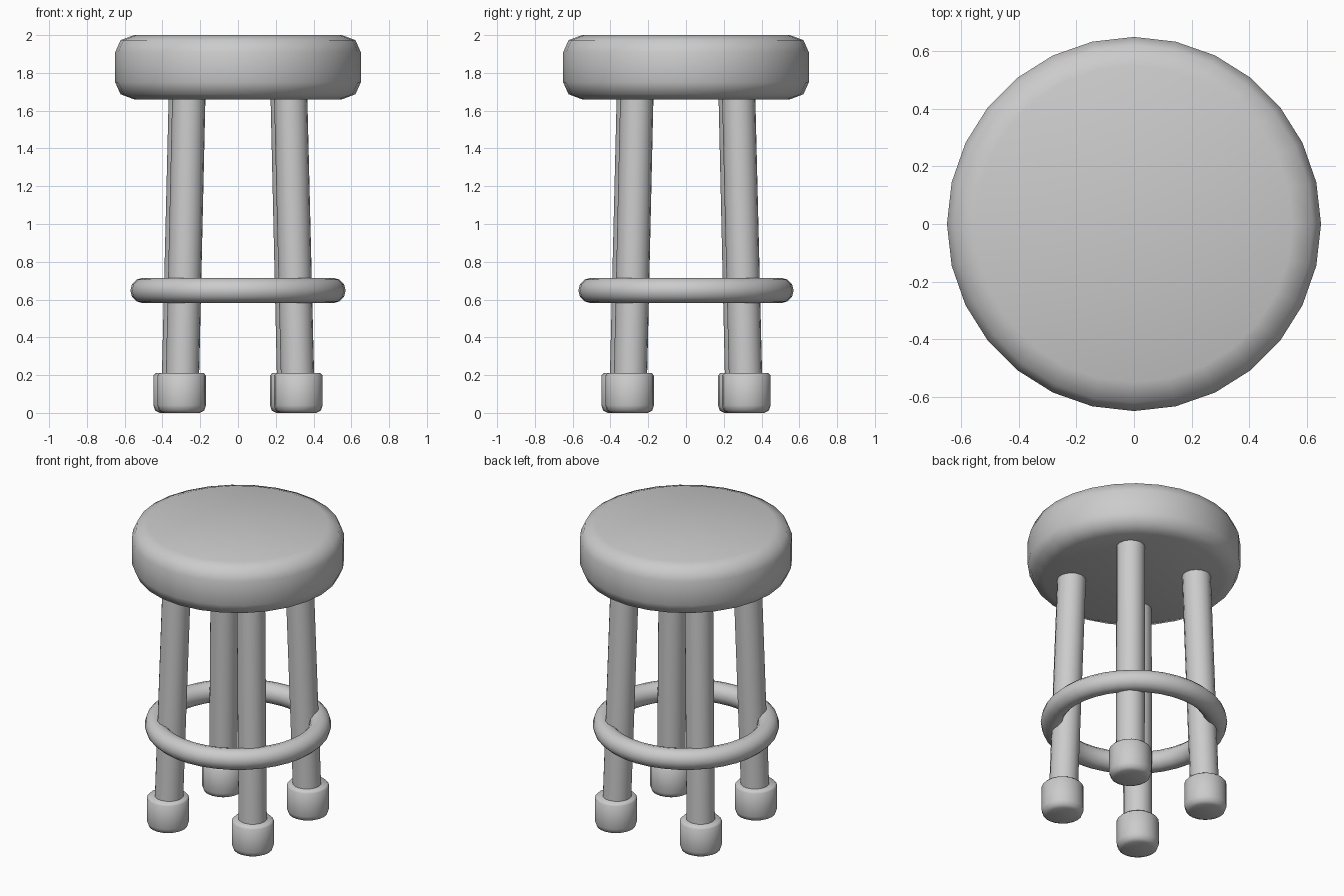
import bpy, math
from mathutils import Vector

cube = bpy.data.objects.get("Cube")
if cube:
    bpy.data.objects.remove(cube, do_unlink=True)

grey = bpy.data.materials.new("plain grey")
grey.use_nodes = True
colour = (0.6, 0.6, 0.6, 1)
grey.diffuse_color = colour
grey.node_tree.nodes["Principled BSDF"].inputs["Base Color"].default_value = colour


def finish(name, angle):
    obj = bpy.context.object
    obj.name = name
    obj.data.materials.append(grey)
    bpy.ops.object.shade_smooth_by_angle(angle=math.radians(angle))
    return obj


def lathe(name, profile, sides, centre=(0, 0), angle=60):
    """Closed solid of revolution from (radius, height) points, bottom to top."""
    verts, faces = [], []
    for r, z in profile:
        for i in range(sides):
            a = math.tau * i / sides
            verts.append((r * math.cos(a), r * math.sin(a), z))
    for k in range(len(profile) - 1):
        for i in range(sides):
            j = (i + 1) % sides
            a, b = k * sides, (k + 1) * sides
            faces.append((a + i, a + j, b + j, b + i))
    faces.append(tuple(reversed(range(sides))))
    faces.append(tuple(range(len(verts) - sides, len(verts))))
    mesh = bpy.data.meshes.new(name)
    mesh.from_pydata(verts, [], faces)
    obj = bpy.data.objects.new(name, mesh)
    obj.location = (*centre, 0)
    bpy.context.collection.objects.link(obj)
    bpy.ops.object.select_all(action='DESELECT')
    bpy.context.view_layer.objects.active = obj
    obj.select_set(True)
    return finish(name, angle)


# Padded round seat
lathe("seat", [(0.55, 1.66), (0.622, 1.687), (0.65, 1.75),
               (0.65, 1.91), (0.622, 1.973), (0.55, 2.0)], 28)

# Foot ring
bpy.ops.mesh.primitive_torus_add(major_radius=0.503, minor_radius=0.067,
                                 major_segments=36, minor_segments=12,
                                 location=(0, 0, 0.648))
finish("foot_ring", 60)

# Four splayed legs with rubber feet, turned slightly about the axis
names = ["front_left", "back_left", "back_right", "front_right"]
for i, name in enumerate(names):
    turn = math.radians(-43 + 90 * i)
    out = Vector((math.cos(turn), math.sin(turn), 0))
    low = out * 0.434 + Vector((0, 0, 0.1))
    high = out * 0.381 + Vector((0, 0, 1.69))
    axis = high - low
    bpy.ops.mesh.primitive_cylinder_add(
        vertices=16, radius=0.088, depth=axis.length, location=(low + high) / 2,
        rotation=axis.to_track_quat('Z', 'Y').to_euler())
    finish(name + "_leg", 40)

    foot = out * 0.437
    lathe(name + "_foot", [(0.095, 0.0), (0.119, 0.012), (0.129, 0.04),
                           (0.129, 0.197), (0.117, 0.21)], 20, (foot.x, foot.y))
